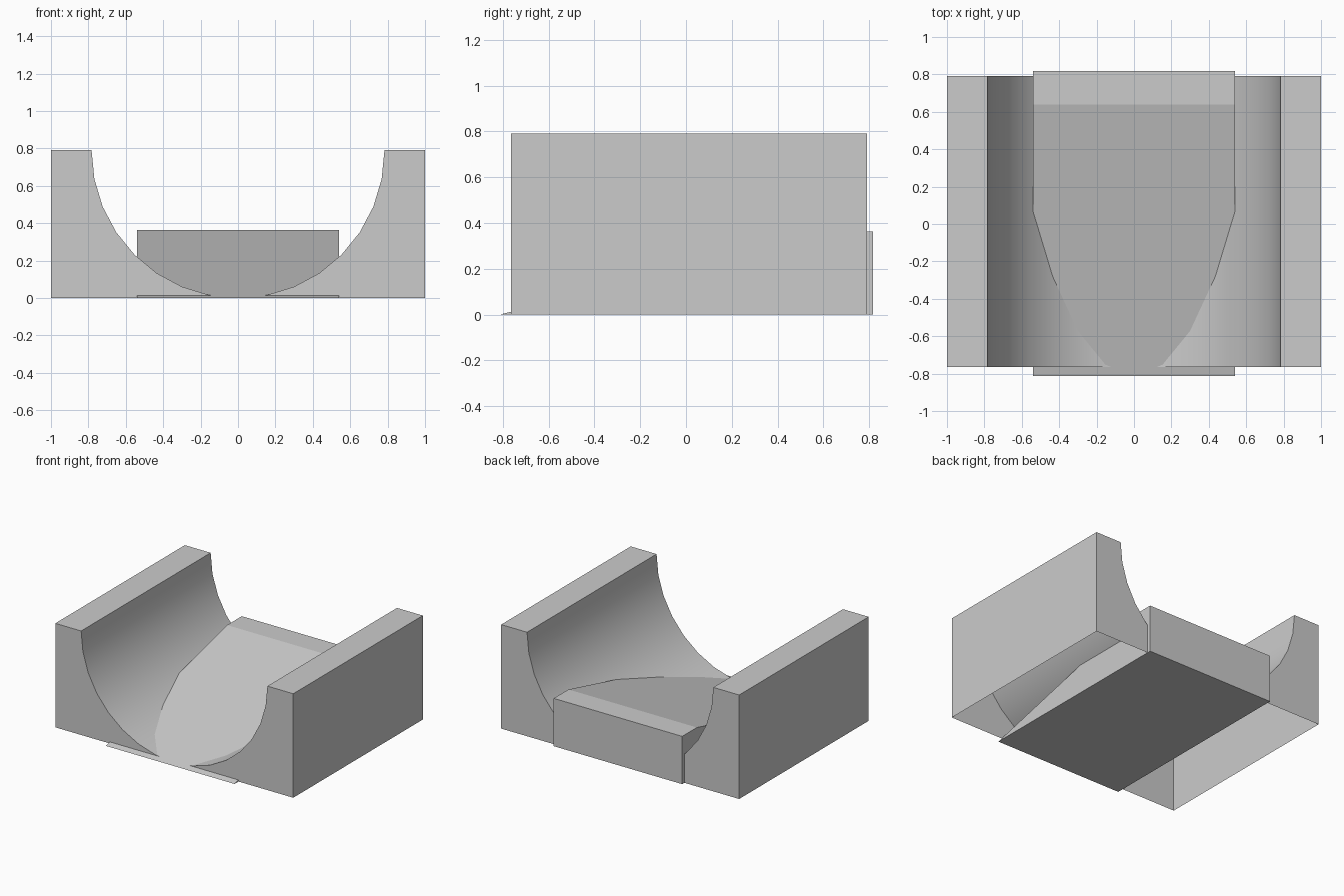
import bpy, bmesh
from math import sin, cos, pi

if "Cube" in bpy.data.objects:
    bpy.data.objects.remove(bpy.data.objects["Cube"])


def make_object(name, bm):
    bmesh.ops.remove_doubles(bm, verts=bm.verts, dist=1e-5)
    bmesh.ops.recalc_face_normals(bm, faces=bm.faces)
    mesh = bpy.data.meshes.new(name)
    bm.to_mesh(mesh)
    bm.free()
    obj = bpy.data.objects.new(name, mesh)
    bpy.context.collection.objects.link(obj)
    return obj


# Cradle: open-bottomed block with a rounded trough along y
Y0, Y1, H, R = -0.765, 0.79, 0.79, 0.783
arc = [(R * cos(i * pi / 16), H - H * sin(i * pi / 16)) for i in range(9)]
arc[-1] = (0.0, 0.0)
half = [(1, 0), (1, H)] + arc
bm = bmesh.new()
for side in (1, -1):
    front = [bm.verts.new((side * x, Y0, z)) for x, z in half]
    back = [bm.verts.new((side * x, Y1, z)) for x, z in half]
    bm.faces.new(front)
    bm.faces.new(back)
    # outer wall, top rim and trough strips; the underside stays open
    for i in range(len(half) - 1):
        bm.faces.new((front[i], front[i + 1], back[i + 1], back[i]))
cradle = make_object("trough_block", bm)
bpy.context.view_layer.objects.active = cradle
cradle.select_set(True)
bpy.ops.object.shade_smooth_by_angle(angle=pi / 6)

# Ramp: solid wedge rising to a short flat ledge at the back
profile = [(-0.813, 0), (0.64, 0.363), (0.817, 0.363), (0.817, 0)]
bm = bmesh.new()
face = bm.faces.new([bm.verts.new((-0.54, y, z)) for y, z in profile])
ext = bmesh.ops.extrude_face_region(bm, geom=[face], use_keep_orig=True)
bmesh.ops.translate(bm, vec=(1.08, 0, 0),
                    verts=[v for v in ext["geom"] if isinstance(v, bmesh.types.BMVert)])
make_object("ramp", bm)
